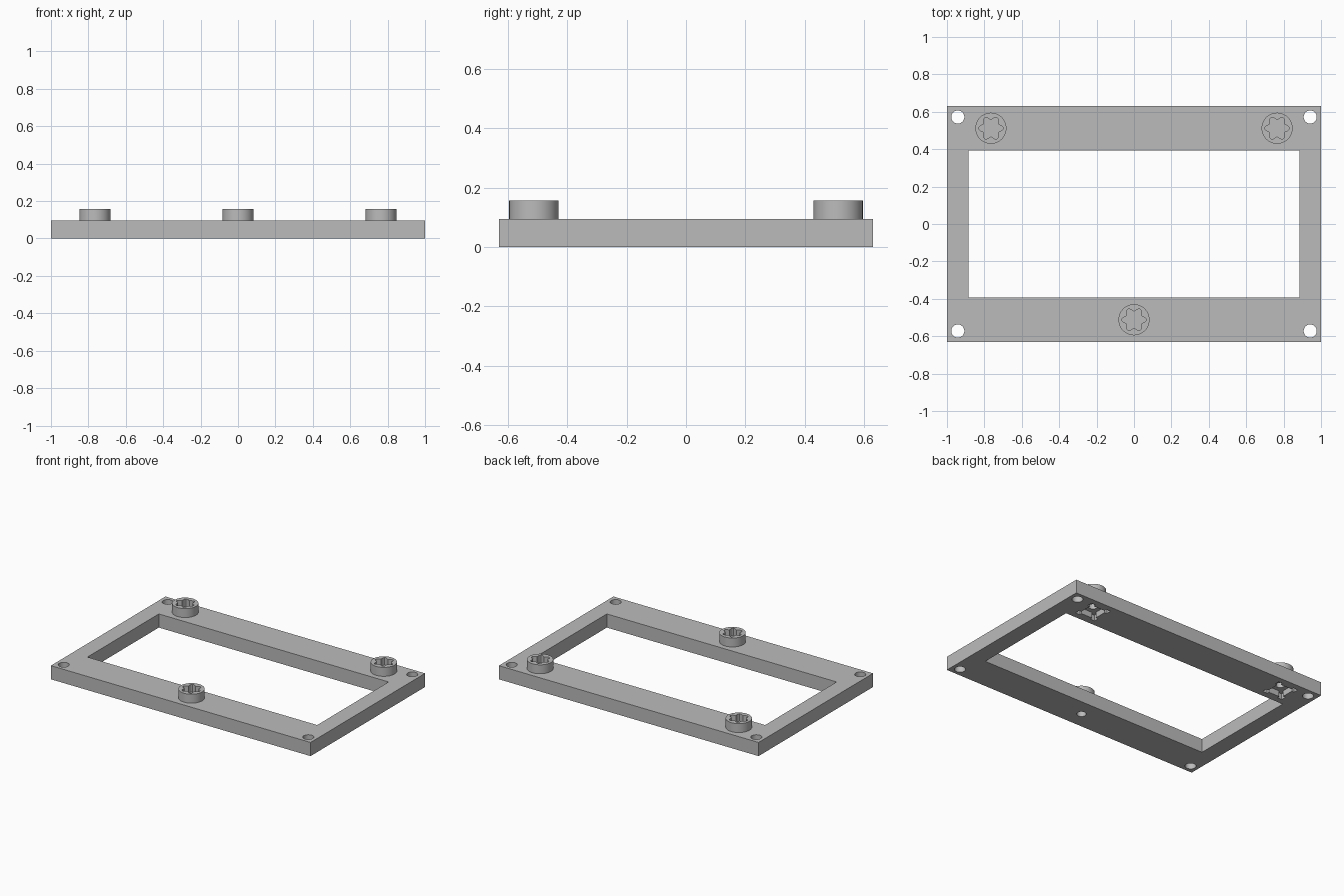
import bpy, bmesh
from math import cos, sin, pi, radians

if "Cube" in bpy.data.objects:
    bpy.data.objects.remove(bpy.data.objects["Cube"])

grey = bpy.data.materials.new("plain grey")
grey.use_nodes = True
colour = (0.5, 0.5, 0.5, 1)
grey.diffuse_color = colour
grey.node_tree.nodes["Principled BSDF"].inputs["Base Color"].default_value = colour

THICK, TOP = 0.095, 0.157
SCREWS = {"back_left": (0.765, 0.512), "back_right": (-0.765, 0.512), "front": (0, -0.512)}


def prism(name, outline, x, y, z0, z1):
    """Extrude a closed outline between two heights."""
    bm = bmesh.new()
    base = bm.faces.new([bm.verts.new((x + px, y + py, z0)) for px, py in outline])
    up = bmesh.ops.extrude_face_region(bm, geom=[base])["geom"]
    bmesh.ops.translate(bm, vec=(0, 0, z1 - z0),
                        verts=[v for v in up if isinstance(v, bmesh.types.BMVert)])
    bmesh.ops.recalc_face_normals(bm, faces=bm.faces)
    mesh = bpy.data.meshes.new(name)
    bm.to_mesh(mesh)
    bm.free()
    mesh.materials.append(grey)
    obj = bpy.data.objects.new(name, mesh)
    bpy.context.collection.objects.link(obj)
    return obj


def rect(a, b):
    return [(-a, -b), (a, -b), (a, b), (-a, b)]


def ring(r, n=48, wave=0.0):
    """Circle, or a six-lobed star when wave is set."""
    angles = [2 * pi * i / n for i in range(n)]
    return [((r + wave * cos(6 * t)) * cos(t), (r + wave * cos(6 * t)) * sin(t)) for t in angles]


def cut(obj, cutter):
    """Subtract the cutter, then discard it."""
    cutter.hide_render = True
    mod = obj.modifiers.new("cut", "BOOLEAN")
    mod.operation, mod.solver, mod.object = "DIFFERENCE", "EXACT", cutter
    bpy.context.view_layer.objects.active = obj
    bpy.ops.object.modifier_apply(modifier=mod.name)
    bpy.data.objects.remove(cutter)


def smooth(obj):
    bpy.ops.object.select_all(action="DESELECT")
    obj.select_set(True)
    bpy.context.view_layer.objects.active = obj
    bpy.ops.object.shade_smooth_by_angle(angle=radians(30))


# Frame plate with its window and corner holes
frame = prism("frame_plate", rect(1, 0.63), 0, 0, 0, THICK)
cut(frame, prism("window_cutter", rect(0.885, 0.393), 0, 0, -0.1, 0.2))
for sx in (-1, 1):
    for sy in (-1, 1):
        cut(frame, prism("hole_cutter", ring(0.035), sx * 0.942, sy * 0.572, -0.1, 0.2))

for place, (x, y) in SCREWS.items():
    # Bore below each screw
    cut(frame, prism("bore_cutter", ring(0.03), x, y, -0.1, 0.2))
    # Square pockets with relieved corners under the back screws
    if y > 0:
        cut(frame, prism("pocket_cutter", rect(0.06, 0.06), x, y, -0.1, 0.04))
        for sx in (-1, 1):
            for sy in (-1, 1):
                cut(frame, prism("relief_cutter", rect(0.018, 0.018),
                                 x + sx * 0.06, y + sy * 0.06, -0.1, 0.04))
    # Round head with a six-lobed socket
    head = prism(place + "_screw_head", ring(0.083, 64), x, y, THICK, TOP)
    cut(head, prism("socket_cutter", ring(0.055, 72, 0.01), x, y, 0.105, 0.3))
    smooth(head)

smooth(frame)
